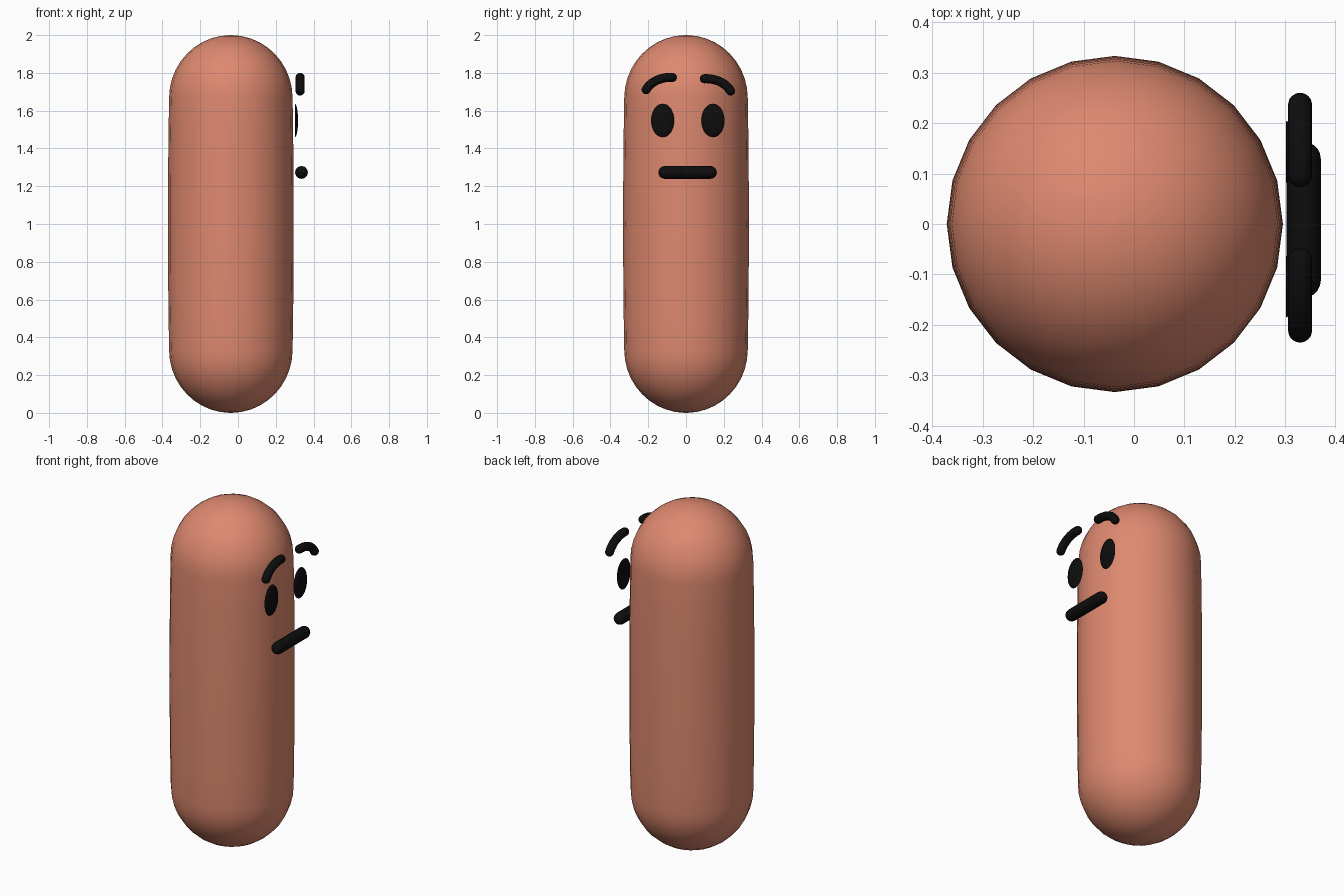
import bpy, bmesh, math
from mathutils import Vector, Matrix
from mathutils.geometry import interpolate_bezier

if "Cube" in bpy.data.objects:
    bpy.data.objects.remove(bpy.data.objects["Cube"])


def material(name, rgb):
    m = bpy.data.materials.new(name)
    m.diffuse_color = (*rgb, 1)
    m.use_nodes = True
    m.node_tree.nodes["Principled BSDF"].inputs["Base Color"].default_value = m.diffuse_color
    return m


SALMON = material("salmon", (0.73, 0.25, 0.16))
BLACK = material("black", (0.004, 0.004, 0.004))


def finish(name, bm, mat):
    bmesh.ops.recalc_face_normals(bm, faces=bm.faces[:])
    me = bpy.data.meshes.new(name)
    bm.to_mesh(me)
    bm.free()
    me.materials.append(mat)
    ob = bpy.data.objects.new(name, me)
    bpy.context.collection.objects.link(ob)
    bpy.ops.object.select_all(action='DESELECT')
    ob.select_set(True)
    bpy.context.view_layer.objects.active = ob
    bpy.ops.object.shade_smooth_by_angle(angle=math.radians(45))
    return ob


def skin(bm, rings):
    """Join rings of points with quads and close both ends."""
    loops = [[bm.verts.new(p) for p in ring] for ring in rings]
    n = len(loops[0])
    for a, b in zip(loops, loops[1:]):
        for i in range(n):
            j = (i + 1) % n
            bm.faces.new((a[i], a[j], b[j], b[i]))
    bm.faces.new(loops[0])
    bm.faces.new(loops[-1])


def tube(name, path, r, mat, n=16, steps=5):
    """Round-ended tube along a path lying in a plane of constant x."""
    path = [Vector(p) for p in path]
    rings = []

    def ring(c, t, rad):
        side = Vector((1, 0, 0))
        up = t.cross(side)
        rings.append([c + rad * (math.cos(a) * side + math.sin(a) * up)
                      for a in (2 * math.pi * i / n for i in range(n))])

    t0 = (path[1] - path[0]).normalized()
    t1 = (path[-1] - path[-2]).normalized()
    angles = [math.radians(88) * k / steps for k in range(steps + 1)]
    for a in reversed(angles):
        ring(path[0] - t0 * r * math.sin(a), t0, r * math.cos(a))
    for i in range(1, len(path) - 1):
        ring(path[i], (path[i + 1] - path[i - 1]).normalized(), r)
    for a in angles:
        ring(path[-1] + t1 * r * math.sin(a), t1, r * math.cos(a))
    bm = bmesh.new()
    skin(bm, rings)
    return finish(name, bm, mat)


# Body: 24-sided capsule with a slightly swollen middle
CX, R, CAP = -0.038, 0.327, 0.333
profile = []
for k in range(11):
    a = math.radians(89 * (1 - k / 10))
    profile.append((R * math.cos(a), CAP - CAP * math.sin(a)))
for k in range(1, 8):
    t = k / 4 - 1
    profile.append((R + 0.006 * (1 - t * t), 1 + t * (1 - CAP)))
profile += [(r, 2 - z) for r, z in reversed(profile[:11])]
bm = bmesh.new()
skin(bm, [[Vector((CX + r * math.cos(a), r * math.sin(a), z))
           for a in (math.radians(15 * i) for i in range(24))]
          for r, z in profile])
finish("body", bm, SALMON)

# Eyes: shallow domes floating in front of the face
for name, y in (("left_eye", -0.124), ("right_eye", 0.143)):
    bm = bmesh.new()
    bmesh.ops.create_uvsphere(bm, u_segments=32, v_segments=16, radius=1)
    bmesh.ops.rotate(bm, verts=bm.verts[:], matrix=Matrix.Rotation(math.pi / 2, 3, 'Y'))
    bmesh.ops.bisect_plane(bm, geom=bm.verts[:] + bm.edges[:] + bm.faces[:],
                           plane_co=(0, 0, 0), plane_no=(-1, 0, 0), clear_outer=True)
    bmesh.ops.holes_fill(bm, edges=[e for e in bm.edges if e.is_boundary])
    bmesh.ops.scale(bm, verts=bm.verts[:], vec=(0.017, 0.061, 0.089))
    bmesh.ops.translate(bm, verts=bm.verts[:], vec=(0.301, y, 1.548))
    finish(name, bm, BLACK)

# Eyebrows: mirrored arched tubes, the right one a touch lower
arch = interpolate_bezier(Vector((0.329, -0.211, 1.711)), Vector((0.329, -0.185, 1.757)),
                          Vector((0.329, -0.125, 1.779)), Vector((0.329, -0.072, 1.776)), 14)
tube("left_eyebrow", arch, 0.024, BLACK)
tube("right_eyebrow", [(p[0], 0.025 - p[1], p[2] - 0.007) for p in arch], 0.024, BLACK)

# Mouth: straight round-ended bar
tube("mouth", [(0.336, -0.112, 1.273), (0.336, 0.01, 1.273), (0.336, 0.129, 1.273)],
     0.034, BLACK)
